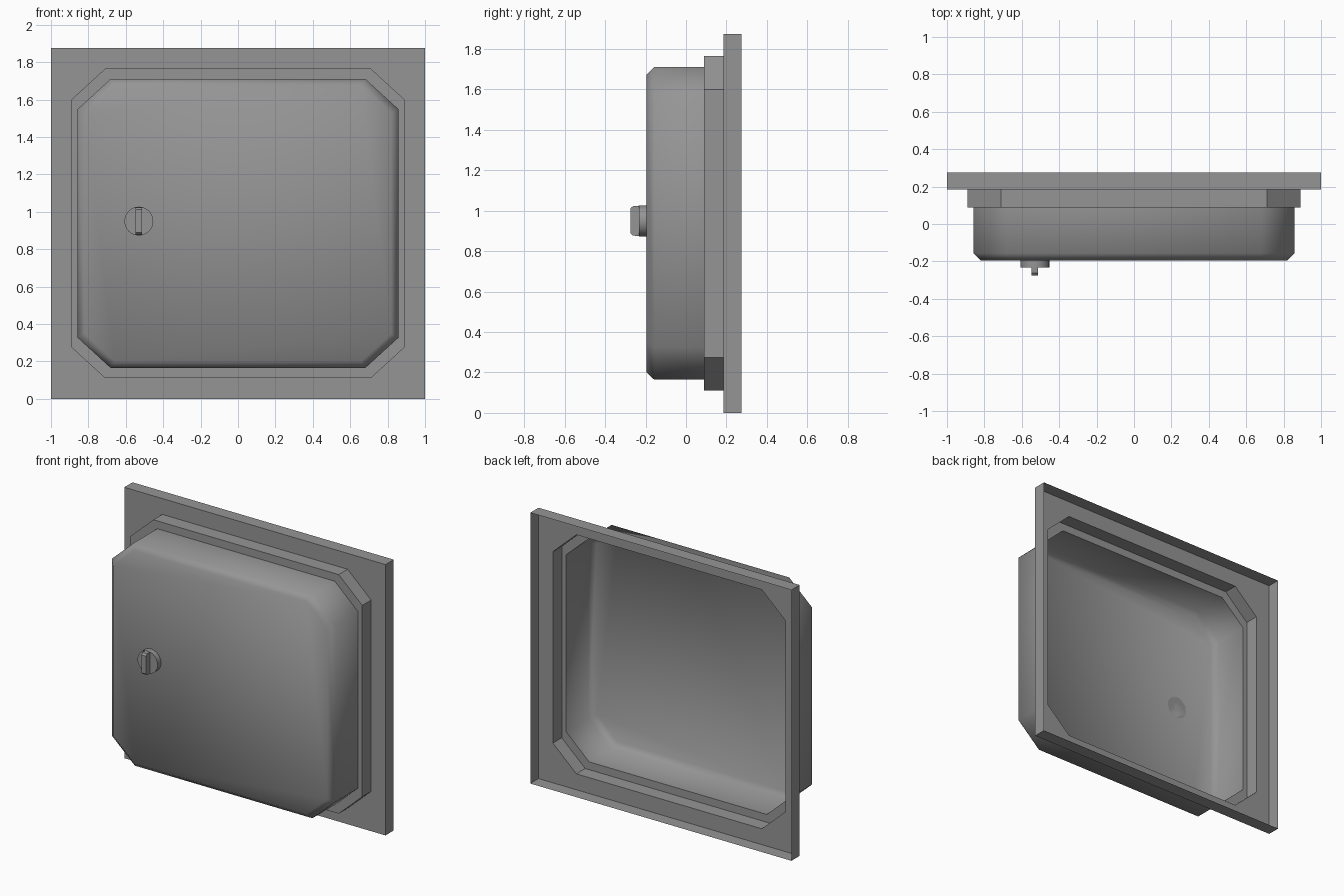
import bpy
import bmesh
import math
from mathutils import Matrix

if "Cube" in bpy.data.objects:
    bpy.data.objects.remove(bpy.data.objects["Cube"], do_unlink=True)

MID_Z = 0.9375      # height of the hatch centre
FACE_Y = -0.195     # front of the bowl

grey = bpy.data.materials.new("painted grey")
grey.use_nodes = True
GREY = (0.3, 0.3, 0.3, 1)
grey.diffuse_color = GREY
grey.node_tree.nodes["Principled BSDF"].inputs["Base Color"].default_value = GREY


def finish(bm, name, smooth=False):
    bmesh.ops.remove_doubles(bm, verts=bm.verts[:], dist=0.0005)
    bmesh.ops.recalc_face_normals(bm, faces=bm.faces[:])
    for f in bm.faces:
        f.smooth = smooth
    mesh = bpy.data.meshes.new(name)
    bm.to_mesh(mesh)
    bm.free()
    mesh.materials.append(grey)
    obj = bpy.data.objects.new(name, mesh)
    bpy.context.scene.collection.objects.link(obj)
    return obj


def octagon(bm, half_x, half_z, cut_x, cut_z, y):
    """Rectangle with clipped corners, upright at depth y."""
    a, b = half_x - cut_x, half_z - cut_z
    points = [(half_x, b), (a, half_z), (-a, half_z), (-half_x, b),
              (-half_x, -b), (-a, -half_z), (a, -half_z), (half_x, -b)]
    return [bm.verts.new((x, y, MID_Z + z)) for x, z in points]


def shell(name, sections, smooth=False, cap=False):
    """Thin sheet through successive octagons, optionally closed at the last."""
    bm = bmesh.new()
    loops = [octagon(bm, *s) for s in sections]
    for lo, hi in zip(loops, loops[1:]):
        for i in range(8):
            j = (i + 1) % 8
            bm.faces.new((lo[i], lo[j], hi[j], hi[i]))
    if cap:
        bm.faces.new(loops[-1])
    obj = finish(bm, name, smooth)
    # Outward is toward the front on the visible side of the sheet
    return obj


# Square flange, stepped collar and ledge
shell("frame", [
    (1.0, MID_Z, 0, 0, 0.275),
    (1.0, MID_Z, 0, 0, 0.185),
    (0.89, 0.8275, 0.18, 0.165, 0.185),
    (0.89, 0.8275, 0.18, 0.165, 0.088),
    (0.857, 0.7735, 0.177, 0.162, 0.088)])

# Rounded bowl, open at the back
shell("bowl", [
    (0.857, 0.7735, 0.177, 0.162, 0.088),
    (0.857, 0.7735, 0.177, 0.162, -0.157),
    (0.82, 0.7365, 0.162, 0.147, FACE_Y)], smooth=True, cap=True)

# Round base of the latch
KNOB_X, KNOB_Z, KNOB_R, KNOB_Y = -0.53, 0.95, 0.077, -0.232
bm = bmesh.new()
bmesh.ops.create_cone(
    bm, cap_ends=True, segments=32, radius1=KNOB_R, radius2=KNOB_R,
    depth=FACE_Y - KNOB_Y,
    matrix=Matrix.Translation((KNOB_X, (FACE_Y + KNOB_Y) / 2, KNOB_Z))
    @ Matrix.Rotation(math.pi / 2, 4, "X"))
base = finish(bm, "latch_base")
bpy.context.view_layer.objects.active = base
base.select_set(True)
bpy.ops.object.shade_smooth_by_angle(angle=math.radians(30))

# Upright grip of the latch, its ends sloping in toward the tip
bm = bmesh.new()
profile = [(KNOB_Y, 0.075), (-0.262, 0.073), (-0.275, 0.062)]
outline = profile + [(y, -z) for y, z in reversed(profile)]
side = bm.faces.new([bm.verts.new((KNOB_X - 0.017, y, KNOB_Z + z)) for y, z in outline])
moved = bmesh.ops.extrude_face_region(bm, geom=[side])["geom"]
bmesh.ops.translate(bm, vec=(0.034, 0, 0),
                    verts=[v for v in moved if isinstance(v, bmesh.types.BMVert)])
finish(bm, "latch_grip")
